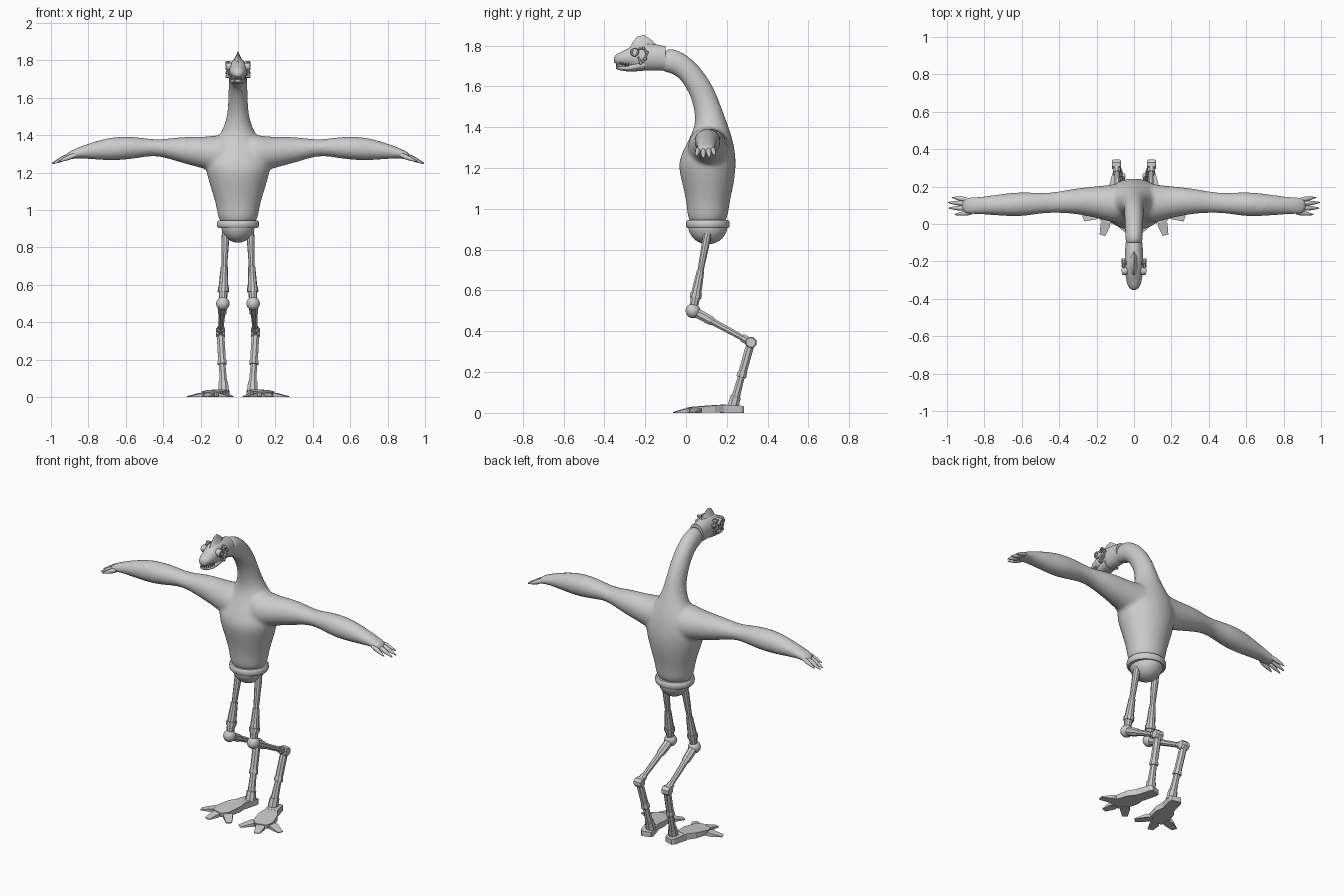
import bpy, bmesh, math
from mathutils import Vector as V

if "Cube" in bpy.data.objects:
    bpy.data.objects.remove(bpy.data.objects["Cube"])


def finish(name, bm, mirror=False, smooth=None, color=None):
    bmesh.ops.recalc_face_normals(bm, faces=bm.faces)
    me = bpy.data.meshes.new(name)
    bm.to_mesh(me)
    bm.free()
    ob = bpy.data.objects.new(name, me)
    bpy.context.collection.objects.link(ob)
    if mirror:
        ob.modifiers.new("Mirror", 'MIRROR')
    if smooth:
        bpy.ops.object.select_all(action='DESELECT')
        bpy.context.view_layer.objects.active = ob
        ob.select_set(True)
        bpy.ops.object.shade_smooth_by_angle(angle=math.radians(smooth))
    if color:
        mat = bpy.data.materials.new(name)
        mat.diffuse_color = color
        mat.use_nodes = True
        mat.node_tree.nodes["Principled BSDF"].inputs["Base Color"].default_value = mat.diffuse_color
        me.materials.append(mat)
    return ob


def loft(bm, rings, n=24):
    """Skin elliptical rings given as (centre, half axis u, half axis v)."""
    loops = []
    for c, u, v in rings:
        c, u, v = V(c), V(u), V(v)
        loops.append([bm.verts.new(c + u * math.cos(a) + v * math.sin(a))
                      for a in (2 * math.pi * (i + 0.5) / n for i in range(n))])
    for a, b in zip(loops, loops[1:]):
        for i in range(n):
            bm.faces.new((a[i], a[(i + 1) % n], b[(i + 1) % n], b[i]))
    bm.faces.new(loops[0])
    bm.faces.new(loops[-1])


def rod(bm, a, b, stations, n=8):
    """Stepped or tapered rod from a to b; stations are (fraction, radius)."""
    a, b = V(a), V(b)
    d = (b - a).normalized()
    u = d.cross(V((1, 0, 0)) if abs(d.x) < 0.9 else V((0, 1, 0))).normalized()
    w = d.cross(u)
    loft(bm, [(a.lerp(b, t), u * r, w * r) for t, r in stations], n)


def prism(bm, outline, z0, tops):
    """Closed prism from a plan outline with one top height per corner."""
    lo = [bm.verts.new((x, y, z0)) for x, y in outline]
    hi = [bm.verts.new((x, y, z)) for (x, y), z in zip(outline, tops)]
    n = len(lo)
    bm.faces.new(lo)
    bm.faces.new(hi)
    for i in range(n):
        bm.faces.new((lo[i], lo[(i + 1) % n], hi[(i + 1) % n], hi[i]))


# Torso, neck and arms fused into one smooth skin
body = bmesh.new()
torso = [  # front y, z, back y, z, half width
    (.012, .905, .203, .905, .104), (.005, 1.0, .21, 1.02, .112),
    (-.005, 1.07, .236, 1.12, .138), (-.036, 1.185, .247, 1.22, .172),
    (-.036, 1.245, .24, 1.29, .18), (.015, 1.343, .224, 1.36, .14),
    (.05, 1.416, .198, 1.43, .08), (.036, 1.515, .17, 1.51, .056),
    (.003, 1.59, .13, 1.61, .052), (-.035, 1.643, .067, 1.70, .05),
    (-.078, 1.668, -.01, 1.77, .048), (-.15, 1.675, -.11, 1.802, .046)]
loft(body, [((0, (a + c) / 2, (b + d) / 2), (w, 0, 0), (0, (c - a) / 2, (d - b) / 2))
            for a, b, c, d, w in torso])
arm = [  # x, front y, back y, bottom z, top z
    (.03, .02, .22, 1.20, 1.41), (.10, .0, .215, 1.19, 1.402), (.18, .028, .203, 1.222, 1.39),
    (.31, .055, .193, 1.253, 1.394), (.43, .062, .167, 1.295, 1.372),
    (.52, .053, .167, 1.28, 1.39), (.61, .038, .172, 1.267, 1.394),
    (.70, .043, .162, 1.265, 1.388), (.82, .052, .145, 1.274, 1.35),
    (.87, .05, .145, 1.278, 1.328), (.925, .055, .142, 1.262, 1.305)]
for s in (-1, 1):
    loft(body, [((s * x, (a + b) / 2, (c + d) / 2), (0, (b - a) / 2, 0), (0, 0, (d - c) / 2))
                for x, a, b, c, d in arm])
skin = finish("body", body)
skin.modifiers.new("Subdivide", 'SUBSURF').levels = 2
skin.modifiers["Subdivide"].render_levels = 2
rm = skin.modifiers.new("Fuse", 'REMESH')
rm.mode, rm.voxel_size, rm.use_smooth_shade = 'VOXEL', .01, True
sm = skin.modifiers.new("Relax", 'SMOOTH')
sm.factor, sm.iterations = .5, 8

# Clawed fingers
bm = bmesh.new()
for base, tip, r in [((.89, .13, 1.295), (.975, .142, 1.262), .013),
                     ((.90, .11, 1.292), (.995, .115, 1.25), .014),
                     ((.90, .085, 1.29), (.992, .085, 1.247), .014),
                     ((.87, .062, 1.295), (.96, .05, 1.258), .014)]:
    rod(bm, base, tip, [(0, r * .8), (.3, r), (.6, r * .75), (.95, r * .25), (1, .001)], 10)
finish("fingers", bm, True, 50)

# Head: upper skull, lower jaw and pointed crest
def head_part(name, rings):
    b = bmesh.new()
    loft(b, [((0, y, (lo + hi) / 2), (w, 0, 0), (0, 0, (hi - lo) / 2))
             for y, lo, hi, w in rings])
    finish(name, b, smooth=50)

head_part("skull", [(-.10, 1.678, 1.797, .046), (-.15, 1.678, 1.806, .048),
                    (-.20, 1.678, 1.812, .05), (-.25, 1.682, 1.808, .048),
                    (-.285, 1.696, 1.785, .044), (-.32, 1.706, 1.768, .037),
                    (-.343, 1.71, 1.756, .025), (-.352, 1.718, 1.742, .01)])
head_part("lower_jaw", [(-.20, 1.677, 1.74, .046), (-.25, 1.673, 1.72, .045),
                        (-.29, 1.673, 1.702, .04), (-.325, 1.679, 1.699, .031),
                        (-.342, 1.685, 1.697, .015)])
bm = bmesh.new()
ridge = [(-.14, 1.80, .01), (-.17, 1.828, .022), (-.205, 1.852, .026),
         (-.24, 1.843, .025), (-.262, 1.815, .02), (-.275, 1.79, .012)]
rows = [[bm.verts.new(p) for p in ((-w * 1.2, y, 1.785), (-w * .35, y, (1.785 + 2 * t) / 3),
                                   (0, y, t), (w * .35, y, (1.785 + 2 * t) / 3), (w * 1.2, y, 1.785))]
        for y, t, w in ridge]
for a, b in zip(rows, rows[1:]):
    for i in range(5):
        bm.faces.new((a[i], a[(i + 1) % 5], b[(i + 1) % 5], b[i]))
bm.faces.new(rows[0])
bm.faces.new(rows[-1])
finish("crest", bm, smooth=40)

# Teeth around the snout
bm = bmesh.new()
for i in range(13):
    a = math.pi * i / 12
    x, y = .036 * math.cos(a), -.285 - .055 * math.sin(a)
    rod(bm, (x, y, 1.718), (x, y, 1.695), [(0, .0055), (1, .002)], 5)
finish("teeth", bm, color=(.95, .95, .92, 1))

# Mechanical eye pieces: ring, lens, bracket and bolts
bm = bmesh.new()
rod(bm, (.036, -.25, 1.767), (.066, -.253, 1.767), [(0, .021), (.8, .021), (1, .018), (1, .012), (.8, .011)], 16)
frame = [(-.235, 1.745), (-.222, 1.715), (-.2, 1.735), (-.192, 1.765), (-.208, 1.788), (-.235, 1.783)]
for (y0, z0), (y1, z1) in zip(frame, frame[1:]):
    rod(bm, (.054, y0, z0), (.054, y1, z1), [(0, .007), (1, .007)], 6)
for y, z in frame[1:5]:
    rod(bm, (.04, y, z), (.068, y, z), [(0, .009), (.8, .009), (1, .006)], 8)
finish("eye_pieces", bm, True, 30)

# Waist ring and rounded pelvis
bm = bmesh.new()
loft(bm, [((0, .107, z), (.105 * k, 0, 0), (0, .1 * k, 0))
          for z, k in [(.905, 1), (.913, 1.06), (.925, 1.07), (.937, 1.06), (.945, 1)]], 40)
finish("waist_ring", bm, smooth=50)
bm = bmesh.new()
loft(bm, [((0, .107, .918 - .092 * math.sin(t)), (.09 * math.cos(t), 0, 0), (0, .097 * math.cos(t), 0))
          for t in (math.pi / 2 * i / 8.1 for i in range(9))], 32)
finish("pelvis", bm, smooth=40)

# Legs: stepped rods between hip, knee, hock and ankle
hip, knee, hock, ankle = (.066, .108, .89), (.081, .034, .50), (.094, .318, .345), (.076, .23, .03)
bm = bmesh.new()
rod(bm, hip, knee, [(0, .019), (.1, .021), (.45, .016), (.5, .016), (.5, .019), (.78, .026),
                    (.78, .03), (.84, .03), (.84, .024), (1, .02)], 10)
finish("thigh", bm, True, 30)
bm = bmesh.new()
bmesh.ops.create_uvsphere(bm, u_segments=20, v_segments=12, radius=.036)
bmesh.ops.translate(bm, verts=bm.verts, vec=knee)
finish("knee_ball", bm, True, 40)
bm = bmesh.new()
rod(bm, knee, hock, [(0, .026), (.3, .024), (.36, .018), (.85, .015), (.85, .021), (1, .021)])
finish("shin", bm, True)
bm = bmesh.new()
x, y, z = hock
rod(bm, (x - .024, y, z), (x + .024, y, z), [(0, .024), (.15, .029), (.85, .029), (1, .024)])
finish("hock_joint", bm, True)
bm = bmesh.new()
rod(bm, hock, ankle, [(0, .021), (.12, .022), (.45, .022), (.5, .026), (.54, .026), (.54, .018),
                      (.84, .022), (.84, .027), (1, .03)])
finish("lower_leg", bm, True)

# Splayed foot: heel block, sole plate and three wedge toes
C, D, P = V((.13, .08)), V((.265, -.964)), V((.964, .265))
def plan(pts):
    return [tuple(C + D * a + P * b) for a, b in pts]

def both(pts):
    return plan(pts + [(a, -b) for a, b in reversed(pts)])

bm = bmesh.new()
prism(bm, both([(-.205, .028), (-.19, .036), (-.10, .036)]), 0, [.03, .035, .04, .04, .035, .03])
finish("heel", bm, True)
bm = bmesh.new()
prism(bm, both([(-.115, .03), (-.05, .054), (.035, .058), (.072, .034)]), .003,
      [.04, .037, .03, .026, .026, .03, .037, .04])
finish("sole_plate", bm, True)
bm = bmesh.new()
for (a0, b0), (a1, b1) in [((.06, 0), (.145, 0)), ((.03, .04), (.087, .122)), ((.03, -.04), (.087, -.122))]:
    d = V((a1 - a0, b1 - b0)).normalized()
    s = V((-d.y, d.x))
    a, b = V((a0, b0)), V((a1, b1))
    m = a.lerp(b, .3)
    pts = [a + s * .016, m + s * .027, b + s * .016, b - s * .016, m - s * .027, a - s * .016]
    prism(bm, plan([tuple(p) for p in pts]), 0, [.022, .021, .004, .004, .021, .022])
finish("toes", bm, True)
